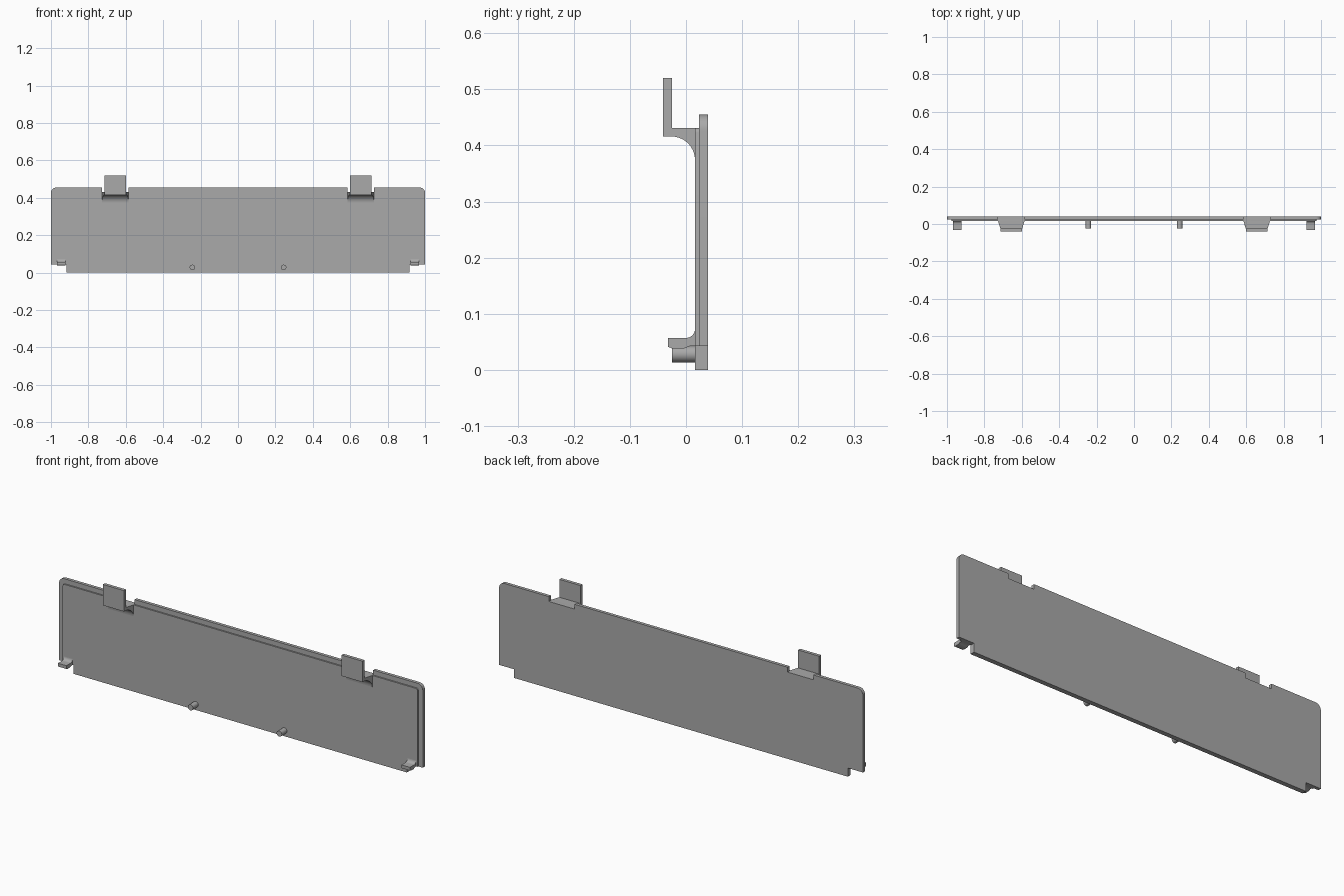
import bpy, bmesh, math

if "Cube" in bpy.data.objects:
    bpy.data.objects.remove(bpy.data.objects["Cube"])

grey = bpy.data.materials.new("plain grey")
grey.diffuse_color = (0.4, 0.4, 0.4, 1)
grey.use_nodes = True
grey.node_tree.nodes["Principled BSDF"].inputs["Base Color"].default_value = grey.diffuse_color


def arc(cx, cz, r, a0, a1, n=8):
    """Points on a circular arc, angles in degrees."""
    return [(cx + r * math.cos(math.radians(a0 + (a1 - a0) * i / n)),
             cz + r * math.sin(math.radians(a0 + (a1 - a0) * i / n))) for i in range(n + 1)]


def prism(name, start, end):
    """Solid between two matching outlines of 3D points."""
    bm = bmesh.new()
    a = [bm.verts.new(p) for p in start]
    b = [bm.verts.new(p) for p in end]
    bm.faces.new(a)
    bm.faces.new(b[::-1])
    for i in range(len(a)):
        j = (i + 1) % len(a)
        bm.faces.new((a[j], a[i], b[i], b[j]))
    bmesh.ops.recalc_face_normals(bm, faces=bm.faces)
    me = bpy.data.meshes.new(name)
    bm.to_mesh(me)
    bm.free()
    ob = bpy.data.objects.new(name, me)
    bpy.context.collection.objects.link(ob)
    me.materials.append(grey)
    bpy.ops.object.select_all(action='DESELECT')
    ob.select_set(True)
    bpy.context.view_layer.objects.active = ob
    bpy.ops.object.shade_smooth_by_angle(angle=math.radians(30))
    return ob


def plate(name, right_half, y0, y1):
    """Symmetric panel from the right half of its x-z outline."""
    pts = right_half + [(-x, z) for x, z in reversed(right_half)]
    return prism(name, [(x, y0, z) for x, z in pts], [(x, y1, z) for x, z in pts])


HOOK_X, STEP = 0.656, 0.043

# Outer cover plate with rounded top corners, hook notches and stepped lower corners
plate("cover_plate",
      [(0.917, 0), (0.917, STEP), (1, STEP)] + arc(0.972, 0.427, 0.028, 0, 90)
      + [(HOOK_X + 0.071, 0.455), (HOOK_X + 0.071, 0.431),
         (HOOK_X - 0.071, 0.431), (HOOK_X - 0.071, 0.455)], 0.023, 0.039)

# Slightly smaller raised panel on the front
plate("inner_panel",
      [(0.917, 0), (0.917, STEP), (0.975, STEP)] + arc(0.967, 0.423, 0.008, 0, 90, 4),
      0.016, 0.023)

# Side profiles (y, z)
hook = ([(-0.041, 0.52), (-0.025, 0.52), (-0.025, 0.431), (0.016, 0.431), (0.024, 0.431),
         (0.024, 0.374), (0.016, 0.374)] + arc(-0.026, 0.374, 0.042, 0, 90, 10)[1:]
        + [(-0.041, 0.416)])
clip = ([(-0.032, 0.057)] + arc(0, 0.073, 0.016, -90, 0)
        + [(0.02, 0.073), (0.02, STEP), (0.008, STEP), (0.002, 0.0405), (-0.004, 0.038),
           (-0.024, 0.038), (-0.032, 0.041)])


def hook_half_width(y):
    t = min(1, max(0, (y + 0.025) / 0.041))
    return 0.058 + 0.013 * t


for s, side in ((-1, "left"), (1, "right")):
    # Upright hook on a ledge that widens toward the panel
    prism(f"hook_{side}",
          [(s * HOOK_X - hook_half_width(y), y, z) for y, z in hook],
          [(s * HOOK_X + hook_half_width(y), y, z) for y, z in hook])
    # Small corner clip
    prism(f"clip_{side}", [(s * 0.921, y, z) for y, z in clip],
          [(s * 0.968, y, z) for y, z in clip])
    # Round locating pin
    ring = arc(s * 0.244, 0.028, 0.0145, 0, 360, 24)[:-1]
    prism(f"pin_{side}", [(x, -0.025, z) for x, z in ring], [(x, 0.018, z) for x, z in ring])
